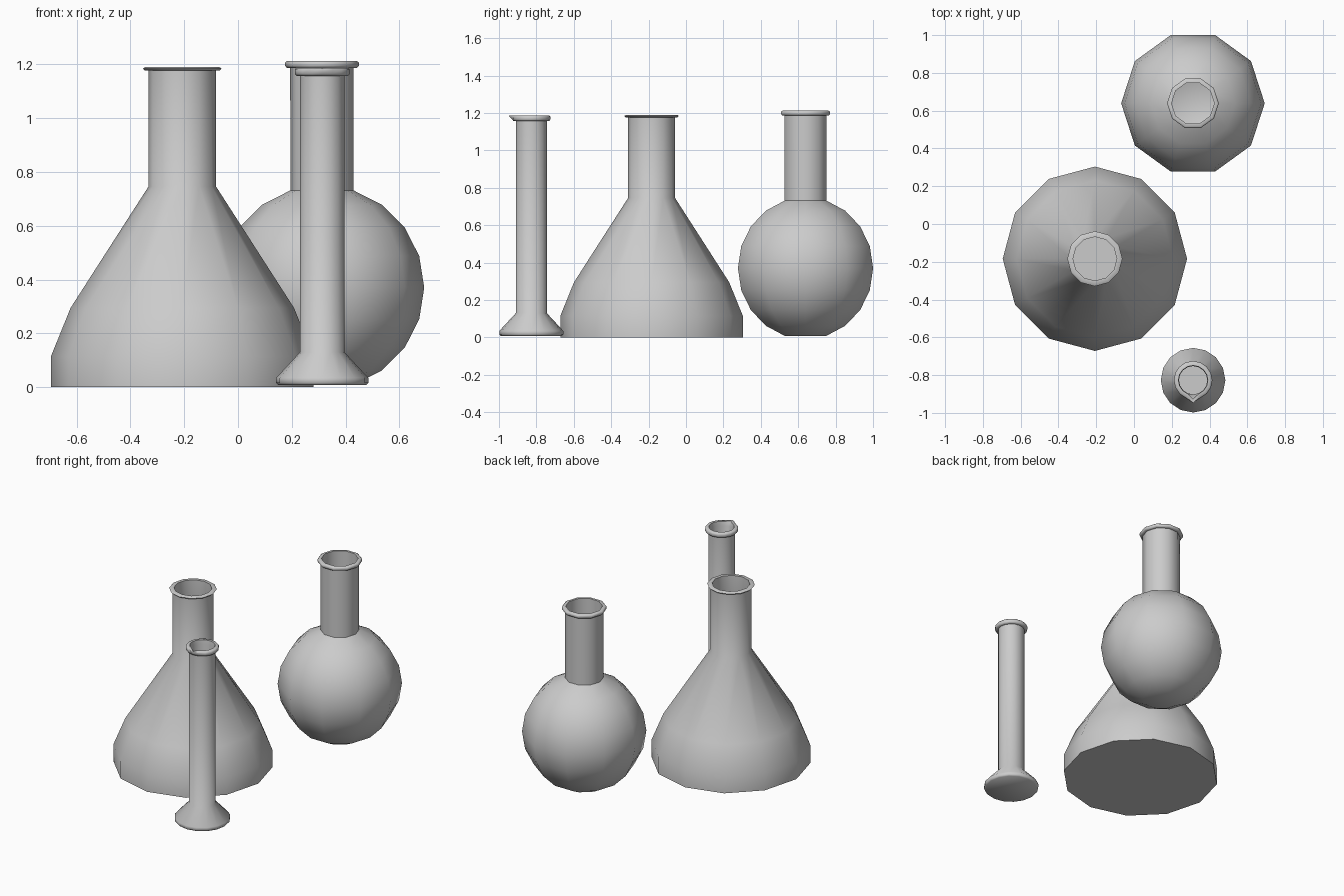
import bpy, bmesh, math

if "Cube" in bpy.data.objects:
    bpy.data.objects.remove(bpy.data.objects["Cube"])


def lathe(name, profile, sides, centre, spout=None):
    """Revolve (radius, z) points into a closed-ended glass shell."""
    bm = bmesh.new()
    rings = []
    for i, (r, z) in enumerate(profile):
        ring = []
        for k in range(sides):
            a = 2 * math.pi * k / sides
            rr = r
            # pull the front vertex of chosen rings out to a pouring lip
            if spout and i in spout and k == sides * 3 // 4:
                rr = spout[i]
            ring.append(bm.verts.new((rr * math.cos(a), rr * math.sin(a), z)))
        rings.append(ring)
    for lo, hi in zip(rings, rings[1:]):
        for k in range(sides):
            n = (k + 1) % sides
            bm.faces.new((lo[k], lo[n], hi[n], hi[k]))
    bm.faces.new(rings[0][::-1])
    bm.faces.new(rings[-1])
    mesh = bpy.data.meshes.new(name)
    bm.to_mesh(mesh)
    bm.free()
    obj = bpy.data.objects.new(name, mesh)
    obj.location = (centre[0], centre[1], 0)
    bpy.context.collection.objects.link(obj)
    bpy.ops.object.select_all(action='DESELECT')
    obj.select_set(True)
    bpy.context.view_layer.objects.active = obj
    bpy.ops.object.shade_smooth_by_angle(angle=math.radians(55))
    return obj


# Conical flask: outer wall, rolled lip, inner wall
lathe("conical_flask", [
    (0.488, 0.0), (0.488, 0.115), (0.415, 0.295), (0.126, 0.745),
    (0.126, 1.177), (0.139, 1.177), (0.146, 1.184), (0.139, 1.189),
    (0.116, 1.189), (0.116, 0.742), (0.405, 0.29), (0.478, 0.113),
    (0.478, 0.01)], 12, (-0.207, -0.184))

# Round flask: sphere in 18 degree steps with a straight neck
R, CZ = 0.38, 0.37
angles = [math.radians(d) for d in range(-72, 73, 18)]
outer = [(R * math.cos(a), CZ + R * math.sin(a)) for a in angles]
inner = [((R - 0.01) * math.cos(a), CZ + (R - 0.01) * math.sin(a))
         for a in reversed(angles)]
lip = [(0.118, 1.187), (0.131, 1.187), (0.137, 1.194), (0.137, 1.207),
       (0.130, 1.212), (0.113, 1.212)]
lathe("round_flask", outer + lip + inner, 10, (0.312, 0.639))

# Measuring cylinder: flared foot, slim tube, lip with a front spout
lathe("measuring_cylinder", [
    (0.163, 0.008), (0.171, 0.016), (0.171, 0.035), (0.083, 0.13),
    (0.083, 1.157), (0.096, 1.157), (0.102, 1.165), (0.102, 1.18),
    (0.096, 1.187), (0.078, 1.187), (0.075, 1.16), (0.075, 0.13)],
    16, (0.313, -0.827), spout={7: 0.118, 8: 0.12, 9: 0.1})
